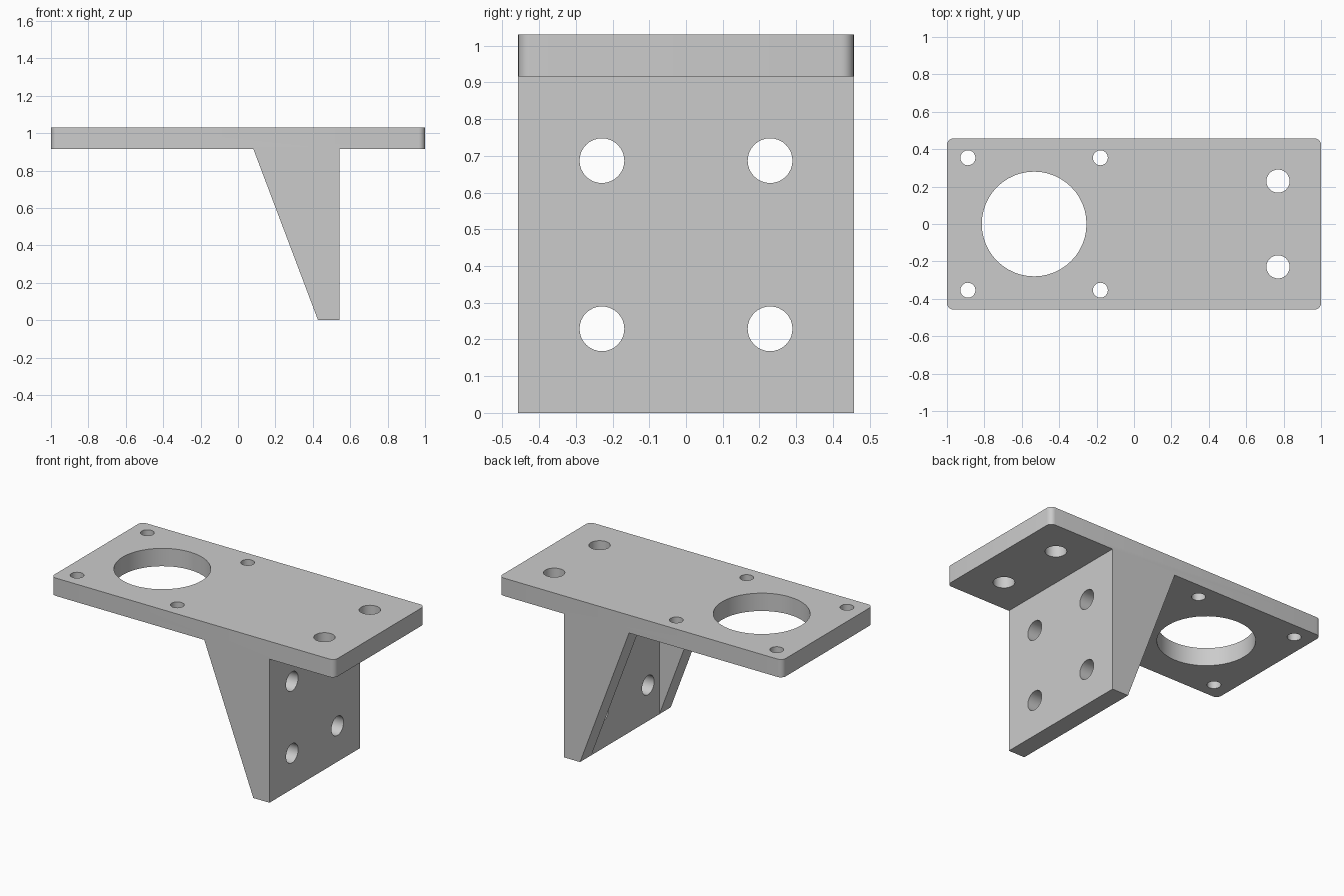
import bpy, bmesh, math
from mathutils import Matrix

if "Cube" in bpy.data.objects:
    bpy.data.objects.remove(bpy.data.objects["Cube"])

W = 0.457            # half width
T = 0.114            # plate, wall and gusset thickness
TOP = 1.03
UNDER = TOP - T
WALL_IN, WALL_OUT, SLOPE_TOP = 0.428, 0.542, 0.082

grey = bpy.data.materials.new("grey")
grey.diffuse_color = (0.6, 0.6, 0.6, 1)
grey.use_nodes = True
grey.node_tree.nodes["Principled BSDF"].inputs["Base Color"].default_value = grey.diffuse_color


def add_object(name, bm):
    bmesh.ops.recalc_face_normals(bm, faces=bm.faces[:])
    mesh = bpy.data.meshes.new(name)
    bm.to_mesh(mesh)
    bm.free()
    mesh.materials.append(grey)
    ob = bpy.data.objects.new(name, mesh)
    bpy.context.collection.objects.link(ob)
    return ob


def extrude_profile(points, half):
    """Prism from an (x, z) outline, running from y = -half to y = half."""
    bm = bmesh.new()
    face = bm.faces.new([bm.verts.new((x, -half, z)) for x, z in points])
    ext = bmesh.ops.extrude_face_region(bm, geom=[face])
    verts = [g for g in ext["geom"] if isinstance(g, bmesh.types.BMVert)]
    bmesh.ops.translate(bm, verts=verts, vec=(0, 2 * half, 0))
    return bm


cutters = []


def drill(x, y, z, r, axis="Z", segments=32):
    """Cylindrical cutter through the plate (Z) or the wall (X)."""
    bm = bmesh.new()
    m = Matrix.Translation((x, y, z))
    if axis == "X":
        m = m @ Matrix.Rotation(math.pi / 2, 4, "Y")
    bmesh.ops.create_cone(bm, cap_ends=True, segments=segments, radius1=r,
                          radius2=r, depth=0.2, matrix=m)
    cutters.append(add_object("hole_cutter", bm))


# Bracket body: top plate and solid wedge in one profile
bm = extrude_profile([(-1, UNDER), (SLOPE_TOP, UNDER), (WALL_IN, 0), (WALL_OUT, 0),
                      (WALL_OUT, UNDER), (1, UNDER), (1, TOP), (-1, TOP)], W)
# Rounded plate corners
corners = [e for e in bm.edges
           if all(abs(v.co.x) > 0.99 for v in e.verts)
           and abs(e.verts[0].co.z - e.verts[1].co.z) > 0.05]
bmesh.ops.bevel(bm, geom=corners, offset=0.034, segments=6, profile=0.5,
                affect="EDGES")
body = add_object("mounting_bracket", bm)

# Pocket that leaves the wall and two side gussets
cutters.append(add_object("pocket_cutter", extrude_profile(
    [(SLOPE_TOP, UNDER), (0, -0.1), (WALL_IN, -0.1), (WALL_IN, UNDER)], W - T)))

# Large opening with its four screw holes
plate_z = TOP - T / 2
drill(-0.534, 0, plate_z, 0.28, segments=48)
for x in (-0.888, -0.18):
    for y in (-0.354, 0.354):
        drill(x, y, plate_z, 0.04)

# End holes in the plate and four holes in the wall
for y in (-0.229, 0.229):
    drill(0.77, y, plate_z, 0.062)
    for z in (0.229, 0.687):
        drill((WALL_IN + WALL_OUT) / 2, y, z, 0.061, "X")

# Cut everything and drop the cutters
for c in cutters:
    c.hide_render = True
    mod = body.modifiers.new("cut", "BOOLEAN")
    mod.operation = "DIFFERENCE"
    mod.solver = "EXACT"
    mod.object = c
bpy.context.view_layer.update()
result = bpy.data.meshes.new_from_object(
    body.evaluated_get(bpy.context.evaluated_depsgraph_get()))
body.modifiers.clear()
body.data = result
for c in cutters:
    bpy.data.objects.remove(c)

# Smooth hole walls and corners, sharp edges elsewhere
bpy.context.view_layer.objects.active = body
body.select_set(True)
bpy.ops.object.shade_smooth_by_angle(angle=math.radians(30))
